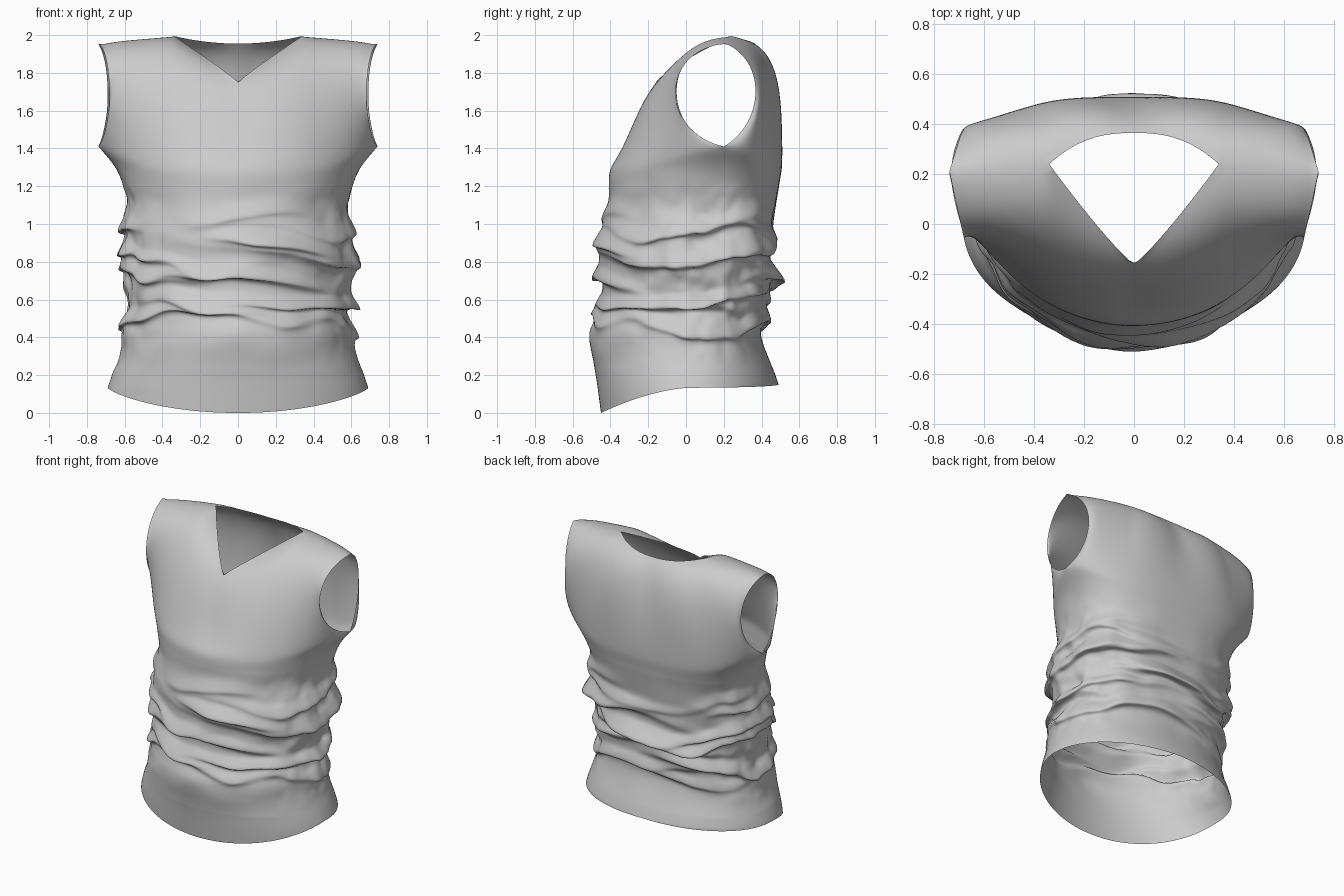
import bpy, bmesh, random
from math import sin, cos, pi, exp
from mathutils import Vector, noise

if "Cube" in bpy.data.objects:
    bpy.data.objects.remove(bpy.data.objects["Cube"])

random.seed(11)
N = 54           # columns from centre line to side seam
NECK = 20        # column that meets the neck / shoulder point
BODY, UPPER = 130, 40


def profile(pts, z):
    """Catmull-Rom through (z, value) points."""
    z = min(max(z, pts[0][0]), pts[-1][0])
    k = next((i for i in range(len(pts) - 2) if z <= pts[i + 1][0]), len(pts) - 2)
    (z0, a), (z1, b) = pts[k], pts[k + 1]
    p = pts[max(k - 1, 0)]
    q = pts[min(k + 2, len(pts) - 1)]
    h = z1 - z0
    m0, m1 = (b - p[1]) / (z1 - p[0]) * h, (q[1] - a) / (q[0] - z0) * h
    return hermite(a, b, m0, m1, (z - z0) / h)


def hermite(a, b, m0, m1, t):
    return ((2*t**3 - 3*t*t + 1) * a + (t**3 - 2*t*t + t) * m0
            + (3*t*t - 2*t**3) * b + (t**3 - t*t) * m1)


# Body profiles by height: half width, front, back, side seam
WIDTH = [(0, .71), (.13, .69), (.3, .635), (.5, .605), (.7, .61), (.9, .615),
         (1.1, .595), (1.2, .61), (1.3, .65), (1.41, .74)]
FRONT = [(0, -.45), (.2, -.478), (.42, -.52), (.6, -.46), (.8, -.47),
         (.95, -.46), (1.1, -.42), (1.3, -.40), (1.45, -.31)]
BACK = [(.15, .49), (.4, .415), (.6, .445), (.8, .46), (1, .475), (1.2, .497),
        (1.35, .512), (1.5, .508)]
SEAM = [(0, .02), (.6, .03), (1.1, .08), (1.41, .2)]

# Gathered waist folds: height, tilt, strength, thickness, lobes
FOLDS = []
for i in range(11):
    FOLDS.append((.45 + .058 * i, random.uniform(.03, .075), random.choice((1, 2, 3)),
                  random.uniform(0, 2 * pi), random.uniform(.028, .045),
                  random.uniform(.035, .06), random.uniform(0, 2 * pi),
                  random.choice((1, 2, 3))))


def folds(th, z):
    d = 0
    wob = .03 * noise.noise(Vector((2.5 * sin(th), 2.5 * cos(th), z * 2)))
    for z0, a, k, ph, amp, w, ph2, k2 in FOLDS:
        x = (z - z0 - a * sin(k * th + ph) - wob) / w
        lobe = max(0, .4 + .6 * sin(k2 * th + ph2))
        d += amp * lobe * (exp(-x * x) if x > 0 else exp(-(1.8 * x) ** 2))
    side = abs(sin(th)) ** 4
    p = Vector((3 * sin(th), 3 * cos(th), z * 6))
    d += (.012 + .025 * side) * noise.noise(p) + .012 * side * noise.noise(p * 2.3)
    fade = min(max((z - .22) / .25, 0), 1) * min(max((1.28 - z) / .3, 0), 1)
    return (d - .017) * fade


def body(back, i, v):
    a = i / N * pi / 2
    th = pi - a if back else a
    s, c = abs(sin(a)), max(cos(a), 0)
    hem = .15 - .017 * s if back else .135 - .135 * c ** 1.6 - .002 * s
    z = hem + v * (1.3 + .11 * s ** 6 - hem)
    n = 2 / (2 + .7 * min(z, 1.3) / 1.3) if back else 1.0
    seam = profile(SEAM, z)
    y = seam + (profile(BACK if back else FRONT, z) - seam) * c ** n
    x = profile(WIDTH, z) * s ** n * (1 if i >= 0 else -1)
    d = folds(th, z)
    return Vector((x + d * sin(th), y - d * cos(th), z - .7 * max(d, 0)))


# Upper panels: start and end tangents at centre, neck point and armhole edge
START = {False: ((0, .36, .48), (0, .33, .75), (-.25, -1.05, .25)),
         True: ((0, .03, .65), (0, .03, .78), (-.2, .62, .35))}
END = {False: ((0, .3, .42), (0, 1.1, 0), (.22, 1.05, .1)),
       True: ((0, -.35, .4), (0, -.8, .05), (.2, -.68, .3))}


def upper(back, i, v):
    sg, i0 = (1 if i >= 0 else -1), abs(i)
    p0 = body(back, i0, 1)
    p0.z = body(back, i, 1).z
    if i < 0:
        p0 = body(back, i, 1)
        p0.x *= -1
    if i0 <= NECK:                         # neckline: V front, scooped back
        s = i0 / NECK
        p1 = (Vector((.34 * s, .365 - .125 * s ** 2.5, 1.955 + .04 * s * s)) if back
              else Vector((.34 * s, -.16 + .4 * s ** 1.15, 1.75 + .245 * s ** .92)))
        k, f = 0, s
    else:                                  # shoulder seam
        s = (i0 - NECK) / (N - NECK)
        p1 = Vector((.34 + .40 * s, .24 - .03 * s, 1.995 - .03 * s - .01 * s ** 8))
        k, f = 1, s * s
    m0, m1 = (Vector(t[back][k]).lerp(Vector(t[back][k + 1]), f) for t in (START, END))
    m0.x += .12 * sin(pi * i0 / N)         # follow the flare of the body
    p = hermite(p0, p1, m0, m1, v)
    p.x *= sg
    return p


# Sew the four grids into one cloth sheet
bm = bmesh.new()


def sheet(fn, back, rows):
    grid = [[bm.verts.new(fn(back, i, r / rows)) for i in range(-N, N + 1)]
            for r in range(rows + 1)]
    for r in range(rows):
        for j in range(2 * N):
            q = (grid[r][j], grid[r][j + 1], grid[r + 1][j + 1], grid[r + 1][j])
            bm.faces.new(q[::-1] if back else q)


for back in (False, True):
    sheet(body, back, BODY)
    sheet(upper, back, UPPER)
bmesh.ops.remove_doubles(bm, verts=bm.verts, dist=.0008)

# Relax the yoke so the panels flow into each other
yoke = [v for v in bm.verts if v.co.z > 1.2 and not v.is_boundary]
for _ in range(14):
    bmesh.ops.smooth_vert(bm, verts=yoke, factor=.5,
                          use_axis_x=True, use_axis_y=True, use_axis_z=True)

me = bpy.data.meshes.new("sleeveless_top")
bm.to_mesh(me)
bm.free()
top = bpy.data.objects.new("sleeveless_top", me)
bpy.context.collection.objects.link(top)
for p in me.polygons:
    p.use_smooth = True
